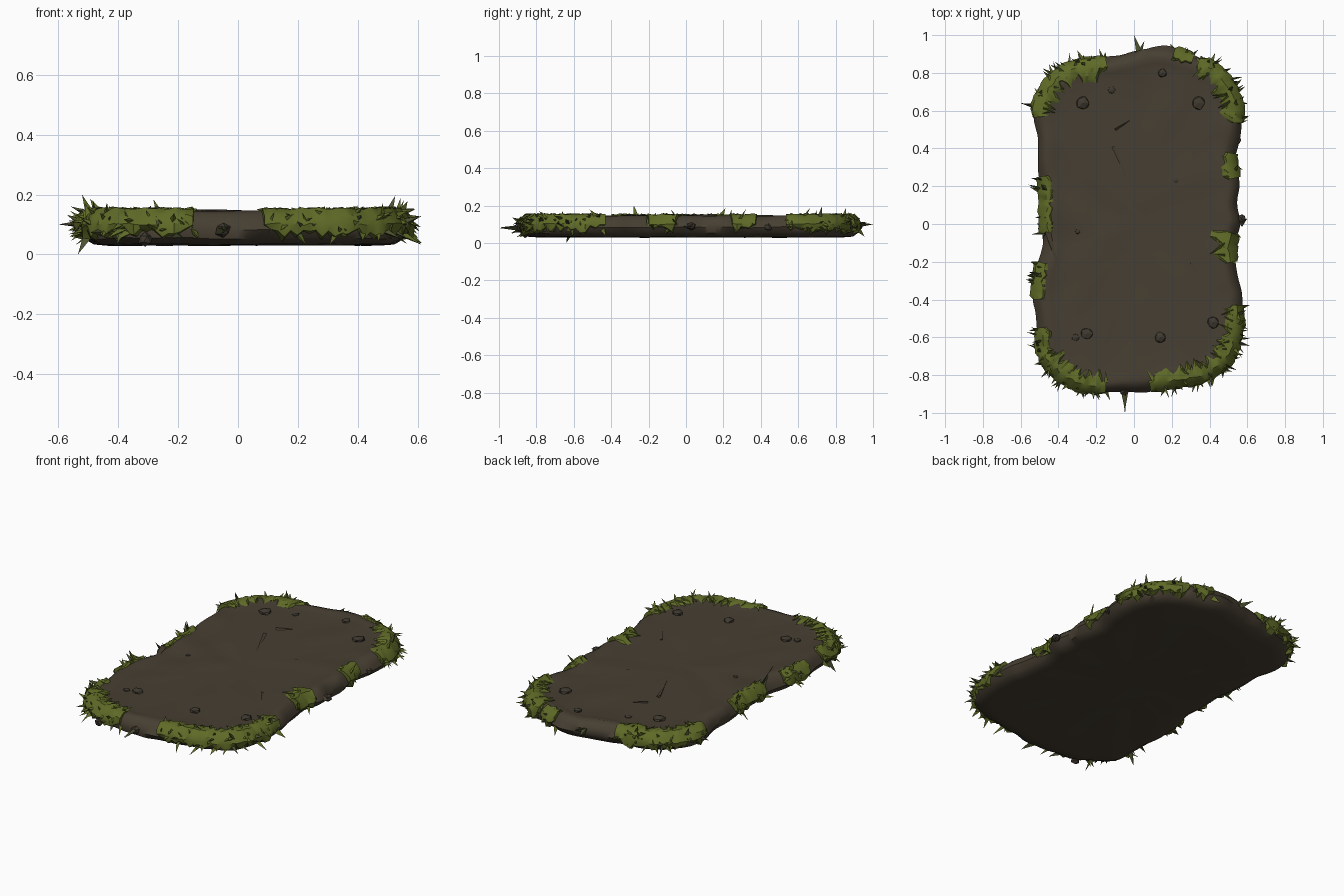
import bpy, bmesh, math, random
from mathutils import Vector, noise

if "Cube" in bpy.data.objects:
    bpy.data.objects.remove(bpy.data.objects["Cube"])

random.seed(7)


def material(name, rgb):
    m = bpy.data.materials.new(name)
    m.diffuse_color = (*rgb, 1)
    m.use_nodes = True
    m.node_tree.nodes["Principled BSDF"].inputs["Base Color"].default_value = m.diffuse_color
    return m


SOIL = material("soil brown", (0.062, 0.049, 0.032))
STONE = material("dark clod", (0.05, 0.041, 0.029))
GRASS = material("grass green", (0.115, 0.145, 0.02))
MOSS = material("dull moss", (0.075, 0.085, 0.03))


def finish(bm, name, mats, smooth=None):
    bmesh.ops.recalc_face_normals(bm, faces=bm.faces[:])
    me = bpy.data.meshes.new(name)
    bm.to_mesh(me)
    bm.free()
    for m in mats:
        me.materials.append(m)
    ob = bpy.data.objects.new(name, me)
    bpy.context.collection.objects.link(ob)
    if smooth:
        bpy.ops.object.select_all(action='DESELECT')
        ob.select_set(True)
        bpy.context.view_layer.objects.active = ob
        bpy.ops.object.shade_smooth_by_angle(angle=math.radians(smooth))
    return ob


# Outline of the soil slab, counter-clockwise, smoothed with a spline
KEYS = [(.56, 0), (.545, .1), (.56, .2), (.535, .35), (.565, .48), (.56, .65), (.48, .8),
        (.35, .88), (.15, .94), (0, .92), (-.15, .88), (-.3, .86), (-.44, .78), (-.53, .62),
        (-.51, .45), (-.51, .3), (-.49, .15), (-.49, 0), (-.48, -.1), (-.52, -.25), (-.53, -.4),
        (-.51, -.55), (-.5, -.7), (-.42, -.8), (-.3, -.87), (-.15, -.89), (.03, -.89),
        (.2, -.86), (.36, -.83), (.5, -.74), (.56, -.6), (.575, -.4), (.55, -.28), (.53, -.12)]
K = [Vector(k) for k in KEYS]
STEP = 6
N = len(K) * STEP


def outline(s):
    i, t = int(s // STEP), (s % STEP) / STEP
    a, b, c, d = (K[(i + j) % len(K)] for j in (-1, 0, 1, 2))
    return 0.5 * (2 * b + (c - a) * t + (2 * a - 5 * b + 4 * c - d) * t * t
                  + (3 * b - a - 3 * c + d) * t ** 3)


def frame(s):
    """Point, outward normal and tangent at outline parameter s."""
    t = (outline(s + 1.5) - outline(s - 1.5)).normalized()
    return outline(s), Vector((t.y, -t.x)), t


def rim(s, inset, z):
    p, n, _ = frame(s)
    q = p - n * inset
    return Vector((q.x, q.y, z))


def nearest(x, y):
    return min(range(N), key=lambda s: (outline(s) - Vector((x, y))).length)


# Soil slab: rounded rim rings, then shrinking rings across the top and bottom
bm = bmesh.new()
SECTION = [(.10, .03), (.05, .034), (.015, .055), (0, .085), (.012, .115), (.035, .138),
           (.06, .147), (.09, .141), (.13, .138)]
rings = []


def slab_ring(inset, z, scale=1):
    ring = []
    for s in range(N):
        v = rim(s, inset, z)
        v.x *= scale
        v.y *= scale
        f = noise.noise(v * 6)
        v.z += f * (.009 if z > .05 else .004)
        if scale == 1:
            v += Vector((v.x, v.y, 0)) * .018 * noise.noise(Vector((v.x * 9, v.y * 9, z * 25)))
        ring.append(bm.verts.new(v))
    rings.append(ring)


for sc in (.4, .8):
    slab_ring(.10, .031, sc)
for inset, z in SECTION:
    slab_ring(inset, z)
for sc in (.85, .68, .5, .32, .15):
    slab_ring(.13, .138, sc)
for a, b in zip(rings, rings[1:]):
    for i in range(N):
        j = (i + 1) % N
        bm.faces.new((a[i], a[j], b[j], b[i]))
bm.faces.new(rings[0])
bm.faces.new(rings[-1])
finish(bm, "soil_slab", [SOIL], 40)


def spike(bm, base, tip, width, mat=0):
    """Three-sided pointed blade."""
    d = (tip - base).normalized()
    u = d.orthogonal().normalized()
    w = d.cross(u)
    ring = [bm.verts.new(base + width * (u * math.cos(a) + w * math.sin(a)))
            for a in (0.5, 2.6, 4.7)]
    top = bm.verts.new(tip)
    bm.faces.new(ring)
    for i in range(3):
        bm.faces.new((ring[i], ring[(i + 1) % 3], top)).material_index = mat


def patch(name, start, end, width=1.0, spikes=1.0):
    """Turf wrapped over the rim with ragged edges and blades."""
    s0, s1 = nearest(*start), nearest(*end)
    if s1 < s0:
        s1 += N
    bm = bmesh.new()
    n = max(6, int((s1 - s0) * 1.3))
    rows = []
    for i in range(n + 1):
        s = s0 + (s1 - s0) * i / n
        k = min(1, .4 + 2.2 * math.sin(math.pi * i / n))
        jag = random.uniform(.4, 1.15) * k * width
        low = .115 - .065 * k * random.uniform(.5, 1.1)
        sec = [(.02, low), (-.012 * k, low + .01), (-.017 * k, .1), (0, .13),
               (.03, .153), (.03 + .055 * jag, .153), (.045 + .075 * jag, .136)]
        rows.append([bm.verts.new(rim(s, a + random.uniform(-.006, .006),
                                      z + random.uniform(-.004, .005))) for a, z in sec])
    for a, b in zip(rows, rows[1:]):
        for j in range(len(a) - 1):
            bm.faces.new((a[j], a[j + 1], b[j + 1], b[j]))
    bm.faces.new(rows[0])
    bm.faces.new(rows[-1])
    # blades pointing outward, some upward
    for _ in range(int((s1 - s0) * 1.7 * spikes)):
        s = random.uniform(s0, s1)
        p, nrm, t = frame(s)
        z = random.uniform(.065, .14)
        base = rim(s, .012 if z < .12 else .03, z)
        out = random.uniform(.03, .075)
        up = random.uniform(-.045, .035)
        if random.random() < .16:
            up, out = random.uniform(.04, .065), out * .4
        side = random.uniform(-.04, .04)
        tip = base + Vector((nrm.x * out + t.x * side, nrm.y * out + t.y * side, up))
        tip.z = max(.015, min(.2, tip.z))
        tip.x = max(-.605, min(.615, tip.x))
        spike(bm, base, tip, random.uniform(.011, .019), int(random.random() < .25))
    # ragged tufts lying inward on top
    for _ in range(int((s1 - s0) * .5)):
        s = random.uniform(s0, s1)
        a = random.uniform(.09, .125) * width
        spike(bm, rim(s, .05, .148), rim(s + random.uniform(-2, 2), a, .15), .013)
    finish(bm, name, [GRASS, MOSS], 35)


patch("grass_right_back", (.57, .54), (.36, .88))
patch("grass_back_small", (.33, .89), (.2, .93), .5)
patch("grass_left_back", (-.14, .88), (-.53, .56), 1.0)
patch("grass_left_mid", (-.5, .24), (-.485, -.05), .35, .8)
patch("grass_left_low", (-.5, -.19), (-.53, -.39), .4)
patch("grass_left_front_edge", (-.51, -.54), (-.5, -.7), .5)
patch("grass_left_front", (-.5, -.7), (-.15, -.89))
patch("grass_right_front", (.1, -.88), (.575, -.44))
patch("grass_right_low", (.55, -.2), (.53, -.06), 1.1, .3)
patch("grass_right_mid", (.55, .25), (.545, .37), .6, .3)

# Clods and pebbles half sunk in the soil
bm = bmesh.new()
for x, y, z, r in [(-.27, .64, .142, .04), (.34, .64, .142, .04), (-.25, -.58, .142, .036),
                   (.14, -.6, .142, .033), (.42, -.52, .142, .036), (.15, .8, .14, .026),
                   (.22, .23, .138, .02), (-.12, .71, .138, .022), (-.3, -.04, .138, .015),
                   (-.31, -.6, .142, .022), (-.05, -.885, .08, .026), (.57, .03, .09, .025),
                   (-.31, -.86, .05, .025), (.545, .44, .085, .025)]:
    vs = bmesh.ops.create_icosphere(bm, subdivisions=1, radius=r)["verts"]
    flat = .45 if z > .13 else 1
    for v in vs:
        v.co *= random.uniform(.85, 1.1)
        v.co = Vector((v.co.x + x, v.co.y + y, v.co.z * flat + z))
finish(bm, "clods", [STONE])

# Thin root ridges on the top and twigs sticking out of the ends
bm = bmesh.new()
for a, b, w in [((-.11, .41, .14), (-.02, .2, .142), .013),
                ((-.46, -.04, .14), (-.39, -.26, .142), .018),
                ((.3, -.2, .136), (.36, -.3, .14), .01),
                ((-.1, .5, .136), (-.02, .55, .14), .01),
                ((.56, 0, .09), (.6, .03, .09), .02),
                ((-.5, .62, .1), (-.6, .64, .1), .02)]:
    spike(bm, Vector(a), Vector(b), w)
finish(bm, "root_ridges", [SOIL])

bm = bmesh.new()
spike(bm, Vector((-.045, -.86, .085)), Vector((-.05, -1, .083)), .02)
spike(bm, Vector((-.06, -.86, .08)), Vector((-.045, -1, .08)), .02)
spike(bm, Vector((.03, .89, .1)), Vector((.0, 1, .1)), .024)
spike(bm, Vector((.02, .89, .1)), Vector((.055, .97, .11)), .02)
spike(bm, Vector((-.5, -.62, .06)), Vector((-.535, -.64, 0)), .018)
finish(bm, "twigs", [MOSS])
